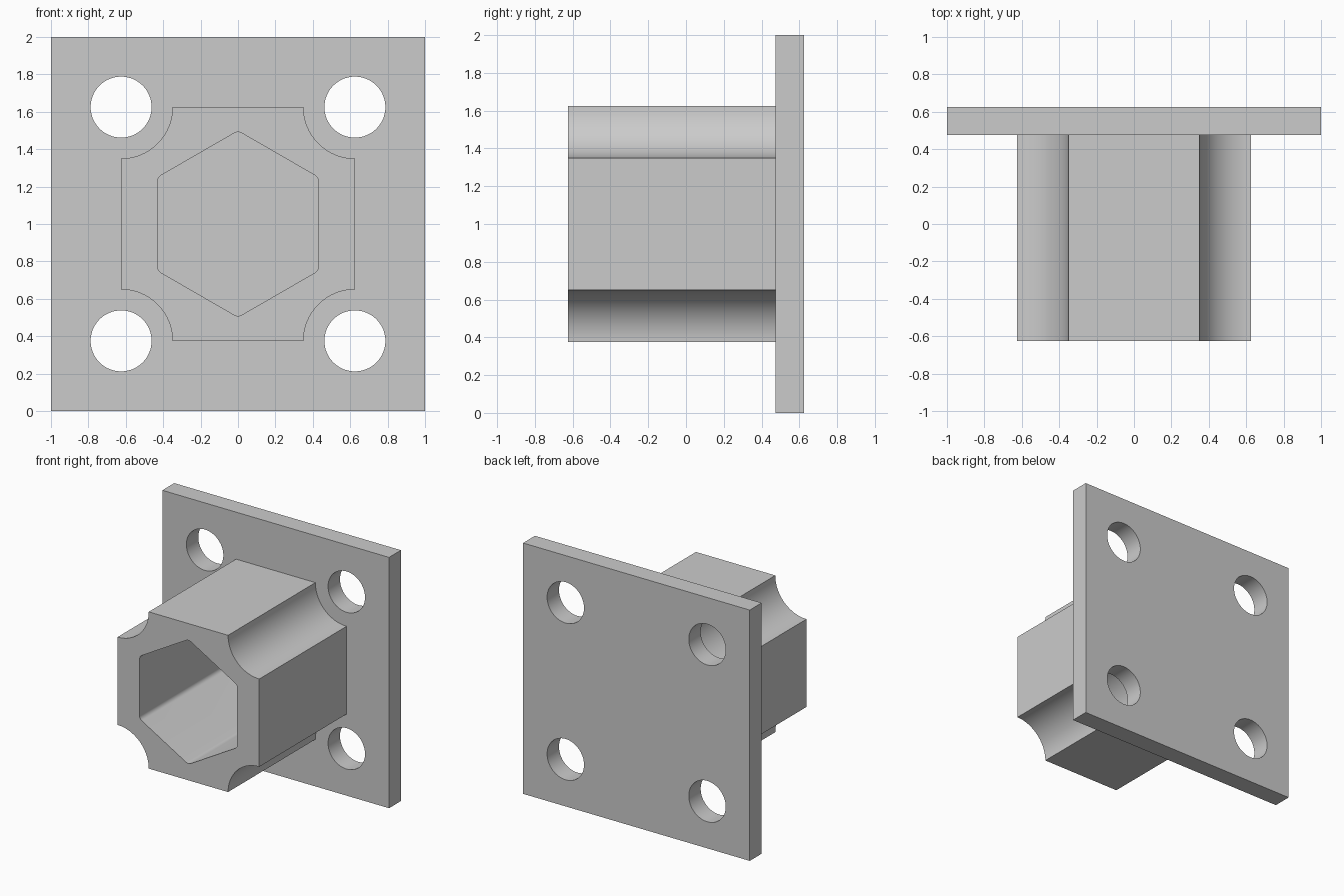
import bpy
import bmesh
from math import cos, sin, pi, radians

if "Cube" in bpy.data.objects:
    bpy.data.objects.remove(bpy.data.objects["Cube"], do_unlink=True)

MID = 1.0            # height of the centre line
HALF_BOSS = 0.625    # boss half width, also the bolt hole offset
FRONT, PLATE_FRONT, BACK = -0.625, 0.475, 0.625

grey = bpy.data.materials.new("plain grey")
grey.use_nodes = True
colour = (0.6, 0.6, 0.6, 1)
grey.diffuse_color = colour
grey.node_tree.nodes["Principled BSDF"].inputs["Base Color"].default_value = colour


def arc(cx, cz, r, start, end, steps):
    """Points along an arc in the x-z plane."""
    angles = [start + (end - start) * i / steps for i in range(steps + 1)]
    return [(cx + r * cos(a), cz + r * sin(a)) for a in angles]


def prism(name, outline, y0, y1):
    """Extrude an x-z outline along y."""
    bm = bmesh.new()
    face = bm.faces.new([bm.verts.new((x, y0, z)) for x, z in outline])
    result = bmesh.ops.extrude_face_region(bm, geom=[face])
    moved = [g for g in result["geom"] if isinstance(g, bmesh.types.BMVert)]
    bmesh.ops.translate(bm, verts=moved, vec=(0, y1 - y0, 0))
    bmesh.ops.recalc_face_normals(bm, faces=bm.faces)
    mesh = bpy.data.meshes.new(name)
    bm.to_mesh(mesh)
    bm.free()
    mesh.materials.append(grey)
    obj = bpy.data.objects.new(name, mesh)
    bpy.context.collection.objects.link(obj)
    return obj


def select_only(obj):
    bpy.ops.object.select_all(action="DESELECT")
    obj.select_set(True)
    bpy.context.view_layer.objects.active = obj


def cut(obj, cutter):
    """Subtract the cutter, then remove it."""
    cutter.hide_render = True
    mod = obj.modifiers.new("cut", "BOOLEAN")
    mod.operation = "DIFFERENCE"
    mod.solver = "EXACT"
    mod.object = cutter
    select_only(obj)
    bpy.ops.object.modifier_apply(modifier=mod.name)
    bpy.data.objects.remove(cutter, do_unlink=True)


# Square mounting plate with four bolt holes
plate = prism("mounting_plate", [(-1, 0), (1, 0), (1, 2), (-1, 2)], PLATE_FRONT, BACK)
for sx in (-1, 1):
    for sz in (-1, 1):
        circle = arc(sx * HALF_BOSS, MID + sz * HALF_BOSS, 0.163, 0, 2 * pi, 64)[:-1]
        cut(plate, prism("hole_cutter", circle, PLATE_FRONT - 0.1, BACK + 0.1))

# Square boss with a concave scoop at each corner
outline = []
for k in range(4):
    a = pi / 4 + k * pi / 2
    cx = HALF_BOSS * (1 if cos(a) > 0 else -1)
    cz = MID + HALF_BOSS * (1 if sin(a) > 0 else -1)
    outline += arc(cx, cz, 0.275, a + pi * 1.25, a + pi * 0.75, 24)
boss = prism("socket_boss", outline, FRONT, PLATE_FRONT + 0.02)

# Hexagonal socket with rounded corners, floored by the plate
fillet = 0.04
reach = (0.431 - fillet) / cos(pi / 6)
hexagon = []
for k in range(6):
    a = pi / 2 + k * pi / 3
    hexagon += arc(reach * cos(a), MID + reach * sin(a), fillet, a - pi / 6, a + pi / 6, 6)
cut(boss, prism("socket_cutter", hexagon, FRONT - 0.1, PLATE_FRONT + 0.1))

# Smooth the round walls and keep the edges crisp
for obj in (plate, boss):
    select_only(obj)
    bpy.ops.object.shade_smooth_by_angle(angle=radians(30))
